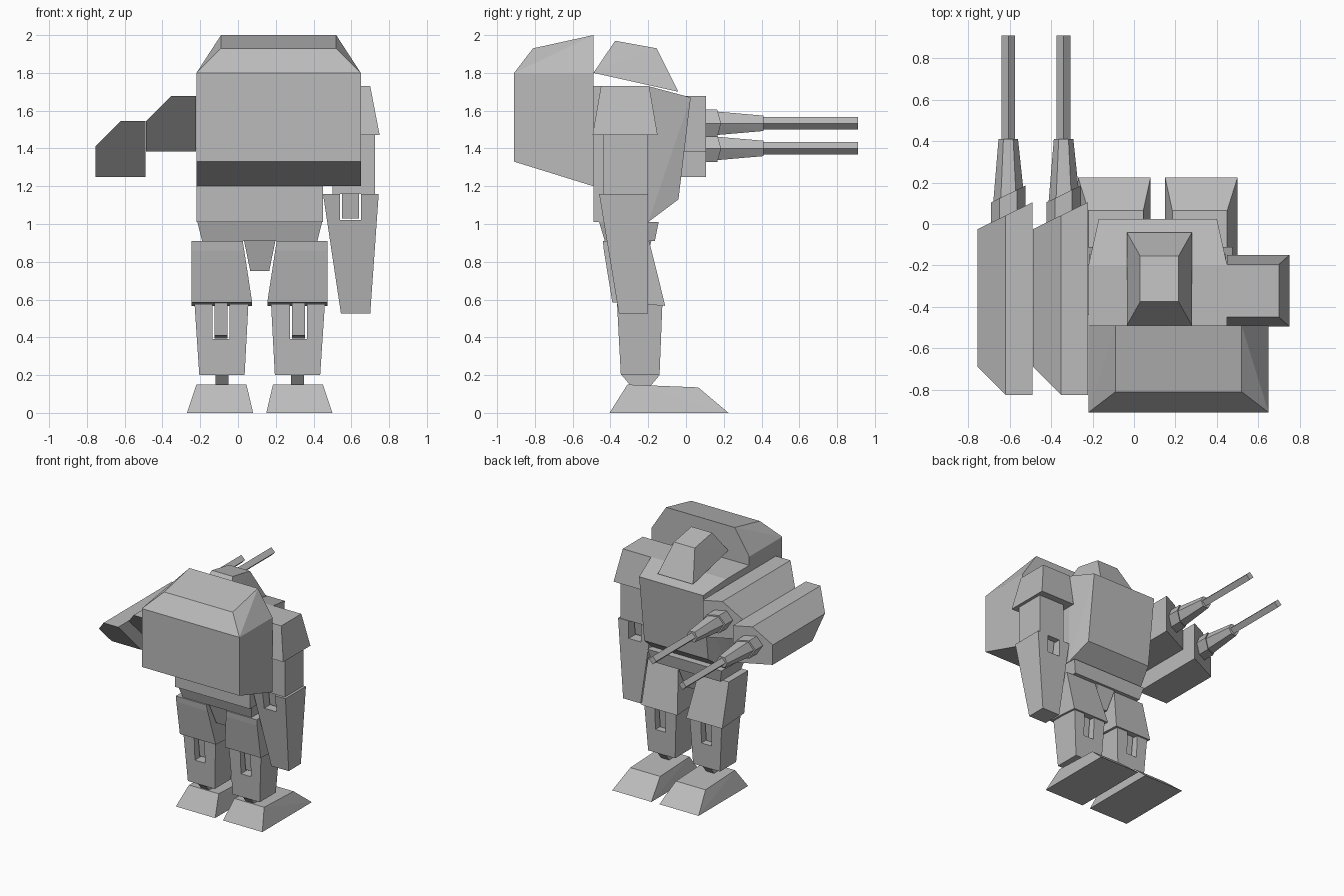
import bpy, bmesh, math
from mathutils import Vector

if "Cube" in bpy.data.objects:
    bpy.data.objects.remove(bpy.data.objects["Cube"])

grey = bpy.data.materials.new("armour grey")
grey.diffuse_color = (0.5, 0.5, 0.5, 1)
grey.use_nodes = True
grey.node_tree.nodes["Principled BSDF"].inputs["Base Color"].default_value = grey.diffuse_color
CX = 0.115  # centre line of the body and legs


def solid(name, pts, mirror=False, hidden=False):
    """Flat-faced convex part spanning the given corner points."""
    bm = bmesh.new()
    for x, y, z in pts:
        bm.verts.new((2 * CX - x if mirror else x, y, z))
    bmesh.ops.convex_hull(bm, input=bm.verts)
    bmesh.ops.dissolve_limit(bm, angle_limit=math.radians(1), verts=bm.verts, edges=bm.edges)
    bmesh.ops.recalc_face_normals(bm, faces=bm.faces)
    me = bpy.data.meshes.new(name)
    bm.to_mesh(me)
    bm.free()
    me.materials.append(grey)
    ob = bpy.data.objects.new(name, me)
    ob.hide_render = hidden
    ob.hide_viewport = hidden
    bpy.context.collection.objects.link(ob)
    return ob


def rect(x0, x1, y0, y1, z0, z1=None):
    """Rectangle with height z0 at y0 and z1 at y1."""
    z1 = z0 if z1 is None else z1
    return [(x0, y0, z0), (x1, y0, z0), (x0, y1, z1), (x1, y1, z1)]


def slab(x0, x1, profile):
    """Side profile of (y, z) points swept from x0 to x1."""
    return [(x, y, z) for x in (x0, x1) for y, z in profile]


def ring(cx, cz, y, r, sides, slope=0.0):
    """Ring of points around a gun axis, optionally on a slanted plane."""
    out = []
    for i in range(sides):
        a = 2 * math.pi * i / sides
        dx = r * math.cos(a)
        out.append((cx + dx, y + slope * dx, cz + r * math.sin(a)))
    return out


def cut(ob, cutter):
    m = ob.modifiers.new("slot", 'BOOLEAN')
    m.object = cutter
    m.operation = 'DIFFERENCE'
    m.solver = 'EXACT'


# Backpack with bevelled lid
solid("backpack", slab(-0.22, 0.65, [(-0.91, 1.33), (-0.91, 1.80), (-0.49, 1.80), (-0.49, 1.20)]))
solid("backpack_lid", rect(-0.22, 0.65, -0.91, -0.49, 1.80) + rect(-0.09, 0.52, -0.81, -0.49, 1.93, 2.0))

# Torso with narrowing chest, head and pelvis
solid("torso", slab(-0.22, 0.45, [(-0.49, 1.01), (-0.49, 1.73), (-0.20, 1.73), (-0.20, 1.01)])
      + slab(-0.17, 0.40, [(0.025, 1.67), (-0.04, 1.13)]))
solid("head", rect(-0.035, 0.28, -0.49, -0.04, 1.80, 1.70) + rect(0.03, 0.215, -0.375, -0.155, 1.97, 1.93))
solid("pelvis", rect(-0.215, 0.445, -0.46, -0.145, 1.01) + rect(-0.19, 0.42, -0.43, -0.165, 0.91))
solid("pelvis_wedge", rect(0.03, 0.20, -0.42, -0.18, 0.92) + rect(0.065, 0.165, -0.37, -0.23, 0.75))

# Legs
for side, m in (("left", False), ("right", True)):
    solid(side + "_thigh", rect(-0.245, 0.025, -0.44, -0.195, 0.91) + rect(-0.245, 0.033, -0.435, -0.185, 0.86)
          + rect(-0.245, 0.075, -0.39, -0.11, 0.585, 0.567), m)
    shin = solid(side + "_shin", rect(-0.23, 0.055, -0.365, -0.125, 0.577) + rect(-0.205, 0.035, -0.345, -0.14, 0.20), m)
    cut(shin, solid(side + "_knee_slot_cutter", rect(-0.135, -0.045, -0.6, 0.1, 0.39)
                    + rect(-0.135, -0.045, -0.6, 0.1, 0.7), m, True))
    solid(side + "_knee_peg", rect(-0.125, -0.055, -0.33, -0.16, 0.59) + rect(-0.125, -0.055, -0.31, -0.18, 0.41, 0.395), m)
    solid(side + "_ankle", rect(-0.12, -0.05, -0.34, -0.14, 0.20) + rect(-0.12, -0.05, -0.29, -0.19, 0.14), m)
    solid(side + "_foot", rect(-0.27, 0.08, -0.405, 0.225, 0) + rect(-0.22, 0.045, -0.31, 0.065, 0.15, 0.135), m)

# Plain arm
solid("shoulder_pad", rect(0.45, 0.75, -0.495, -0.15, 1.47) + rect(0.45, 0.70, -0.45, -0.195, 1.73))
solid("upper_arm", rect(0.50, 0.725, -0.44, -0.205, 1.16) + rect(0.50, 0.725, -0.44, -0.205, 1.47))
forearm = solid("forearm", rect(0.45, 0.745, -0.46, -0.20, 1.16) + rect(0.545, 0.70, -0.355, -0.20, 0.525))
cut(forearm, solid("elbow_slot_cutter", rect(0.54, 0.65, -0.7, 0.1, 1.02) + rect(0.54, 0.65, -0.7, 0.1, 1.3), hidden=True))
solid("elbow_peg", rect(0.55, 0.64, -0.40, -0.25, 1.17) + rect(0.55, 0.64, -0.38, -0.27, 1.03))

# Gun arm: two stepped pods, each with housing, sleeve and barrel
SL = 0.49
for name, ox, oz in (("outer", 0, 0), ("inner", 0.267, 0.133)):
    section = [(-0.49, 1.545), (-0.62, 1.545), (-0.755, 1.41), (-0.755, 1.25), (-0.49, 1.25)]
    pod = []
    for x, z in section:
        pod += [(x + ox, -0.825 + (1.545 - z), z + oz), (x + ox, 0.105 + SL * (x + 0.49), z + oz)]
    solid(name + "_gun_pod", pod)
    cx, cz = -0.607 + ox, 1.40 + oz
    solid(name + "_gun_housing", ring(cx, cz, 0.03, 0.083, 6, SL) + ring(cx, cz, 0.145, 0.083, 6, SL))
    solid(name + "_gun_sleeve", ring(cx, cz, 0.10, 0.076, 6, SL) + ring(cx, cz, 0.41, 0.047, 6))
    solid(name + "_gun_barrel", ring(cx, cz, 0.38, 0.033, 4) + ring(cx, cz, 0.91, 0.033, 4))
